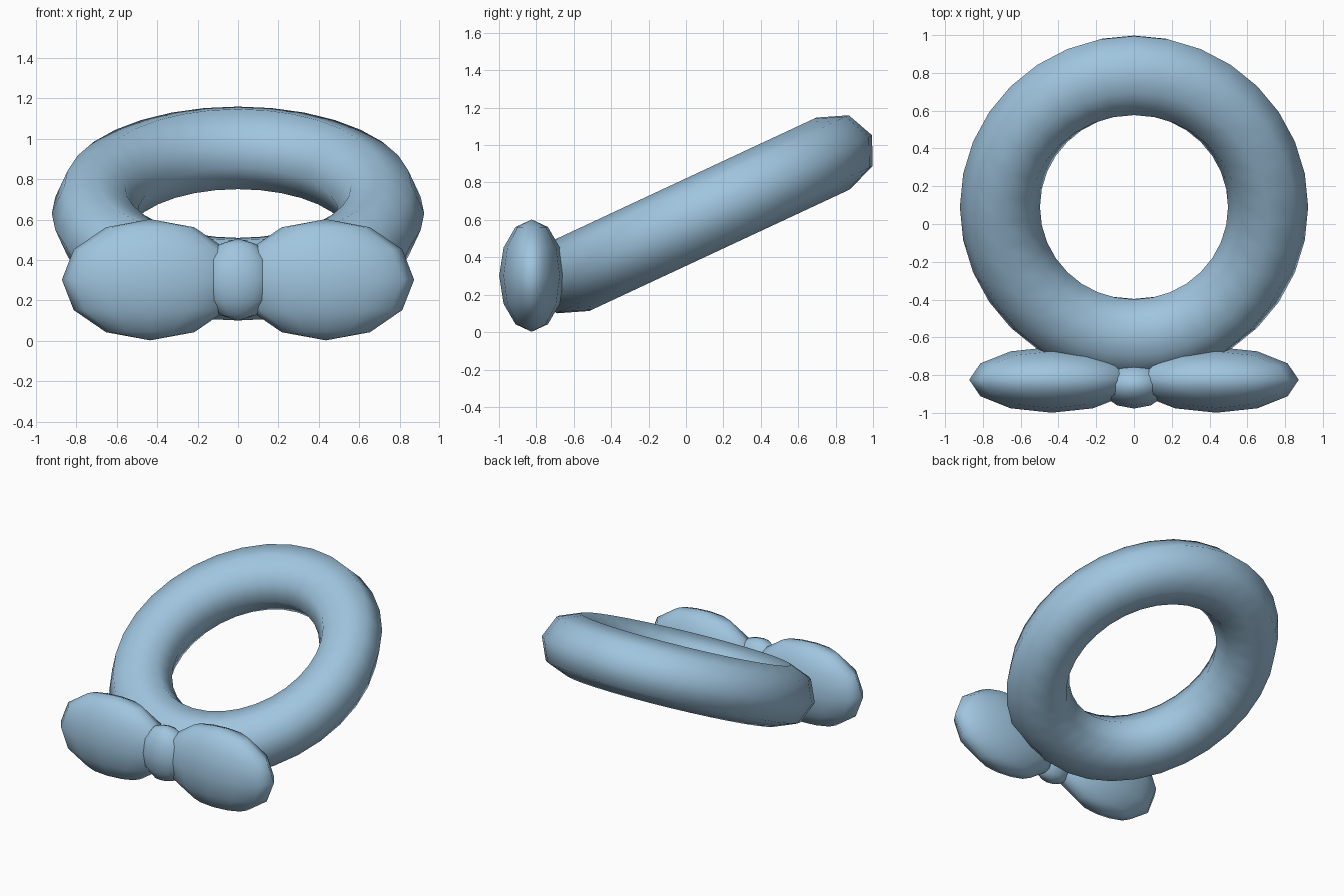
import bpy
from math import radians

cube = bpy.data.objects.get("Cube")
if cube:
    bpy.data.objects.remove(cube, do_unlink=True)

blue = bpy.data.materials.new("light_blue")
blue.use_nodes = True
color = (0.35, 0.56, 0.74, 1)
blue.diffuse_color = color
blue.node_tree.nodes["Principled BSDF"].inputs["Base Color"].default_value = color


def finish(name, scale):
    """Name, scale, colour and smooth the newest object."""
    obj = bpy.context.object
    obj.name = name
    obj.scale = scale
    obj.data.materials.append(blue)
    bpy.ops.object.shade_smooth()
    return obj


def ellipsoid(name, location, radii):
    bpy.ops.mesh.primitive_uv_sphere_add(
        segments=12, ring_count=6, radius=1, location=location)
    return finish(name, radii)


# Tilted ring, slightly stretched along its length
bpy.ops.mesh.primitive_torus_add(
    major_segments=32, minor_segments=8, major_radius=0.71, minor_radius=0.212,
    location=(0, 0.09, 0.63), rotation=(radians(25), 0, 0))
finish("ring", (1, 1.083, 1))

# Bow: two mirrored loops and a knot between them
for side, name in ((1, "left_bow_loop"), (-1, "right_bow_loop")):
    ellipsoid(name, (side * 0.435, -0.825, 0.302), (0.437, 0.174, 0.3))
ellipsoid("bow_knot", (0, -0.85, 0.303), (0.18, 0.127, 0.203))
